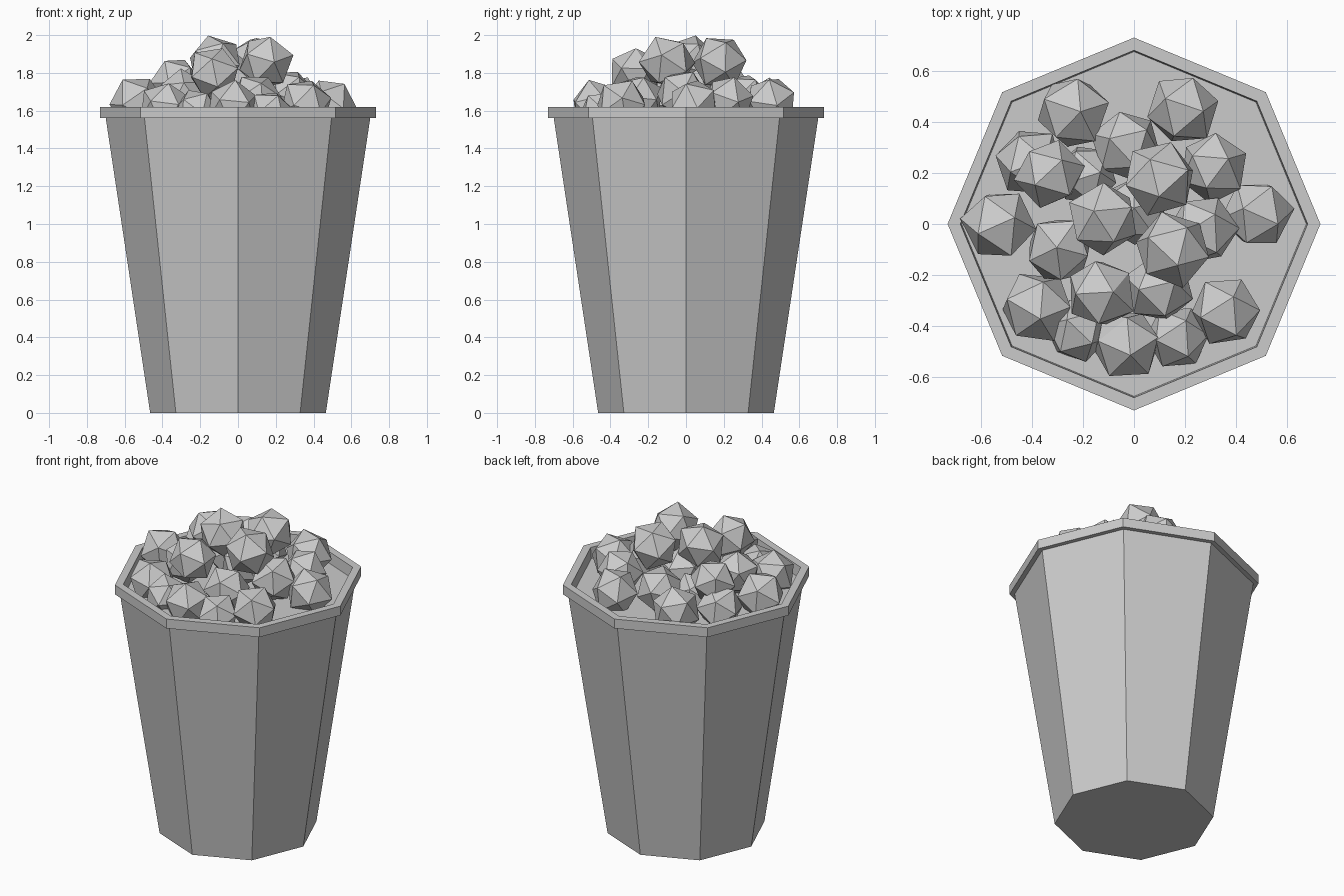
import bpy, bmesh, math, random
from mathutils import Euler

if "Cube" in bpy.data.objects:
    bpy.data.objects.remove(bpy.data.objects["Cube"])

random.seed(4)
SIDES = 8


def finish(name, bm):
    bmesh.ops.recalc_face_normals(bm, faces=bm.faces[:])
    mesh = bpy.data.meshes.new(name)
    bm.to_mesh(mesh)
    bm.free()
    obj = bpy.data.objects.new(name, mesh)
    bpy.context.collection.objects.link(obj)
    return obj


def lathe(name, profile, loop=False, cap_first=False, cap_last=False):
    """Octagonal rings following (radius, z) points."""
    bm = bmesh.new()
    rings = []
    for r, z in profile:
        rings.append([bm.verts.new((r * math.cos(2 * math.pi * i / SIDES),
                                    r * math.sin(2 * math.pi * i / SIDES), z))
                      for i in range(SIDES)])
    pairs = list(zip(rings, rings[1:]))
    if loop:
        pairs.append((rings[-1], rings[0]))
    for a, b in pairs:
        for i in range(SIDES):
            j = (i + 1) % SIDES
            bm.faces.new((a[i], a[j], b[j], b[i]))
    if cap_first:
        bm.faces.new(rings[0])
    if cap_last:
        bm.faces.new(rings[-1])
    return finish(name, bm)


# Tapered tub, closed at the bottom and filled just under the rim
lathe("tub", [(0.465, 0), (0.70, 1.56)], cap_first=True)
lathe("rim", [(0.70, 1.56), (0.73, 1.56), (0.73, 1.62), (0.68, 1.62), (0.675, 1.55)])
lathe("filling_surface", [(0.675, 1.55)], cap_last=True)

# Faceted kernels: x, y, z, radius
kernels = [
    # outer ring
    (-0.53, 0.00, 1.64, 0.15), (-0.24, 0.44, 1.63, 0.15),
    (0.19, 0.45, 1.64, 0.145), (0.48, 0.04, 1.63, 0.145),
    (0.36, -0.34, 1.63, 0.145), (-0.03, -0.47, 1.62, 0.145),
    (-0.38, -0.33, 1.61, 0.15), (-0.41, 0.24, 1.62, 0.14),
    (-0.22, -0.42, 1.59, 0.13), (0.17, -0.44, 1.58, 0.13),
    # inner layer
    (-0.03, 0.31, 1.66, 0.14), (0.31, 0.22, 1.65, 0.14),
    (-0.29, -0.10, 1.68, 0.14), (0.27, -0.02, 1.68, 0.145),
    (0.10, -0.25, 1.66, 0.14), (-0.19, 0.19, 1.63, 0.13),
    (0.00, 0.05, 1.68, 0.14),
    # heaped top
    (-0.33, 0.20, 1.75, 0.14), (-0.13, -0.27, 1.80, 0.145),
    (-0.12, 0.02, 1.86, 0.145), (0.15, -0.10, 1.855, 0.15),
    (0.10, 0.18, 1.86, 0.15),
]
for n, (x, y, z, r) in enumerate(kernels, 1):
    bm = bmesh.new()
    bmesh.ops.create_icosphere(bm, subdivisions=1, radius=r)
    rot = Euler([random.uniform(0, math.tau) for _ in range(3)]).to_matrix()
    for v in bm.verts:
        v.co = rot @ v.co * random.uniform(0.94, 1.04)
        v.co.x += x
        v.co.y += y
        v.co.z = min(v.co.z + z, 2.0)
    finish(f"kernel_{n:02d}", bm)
